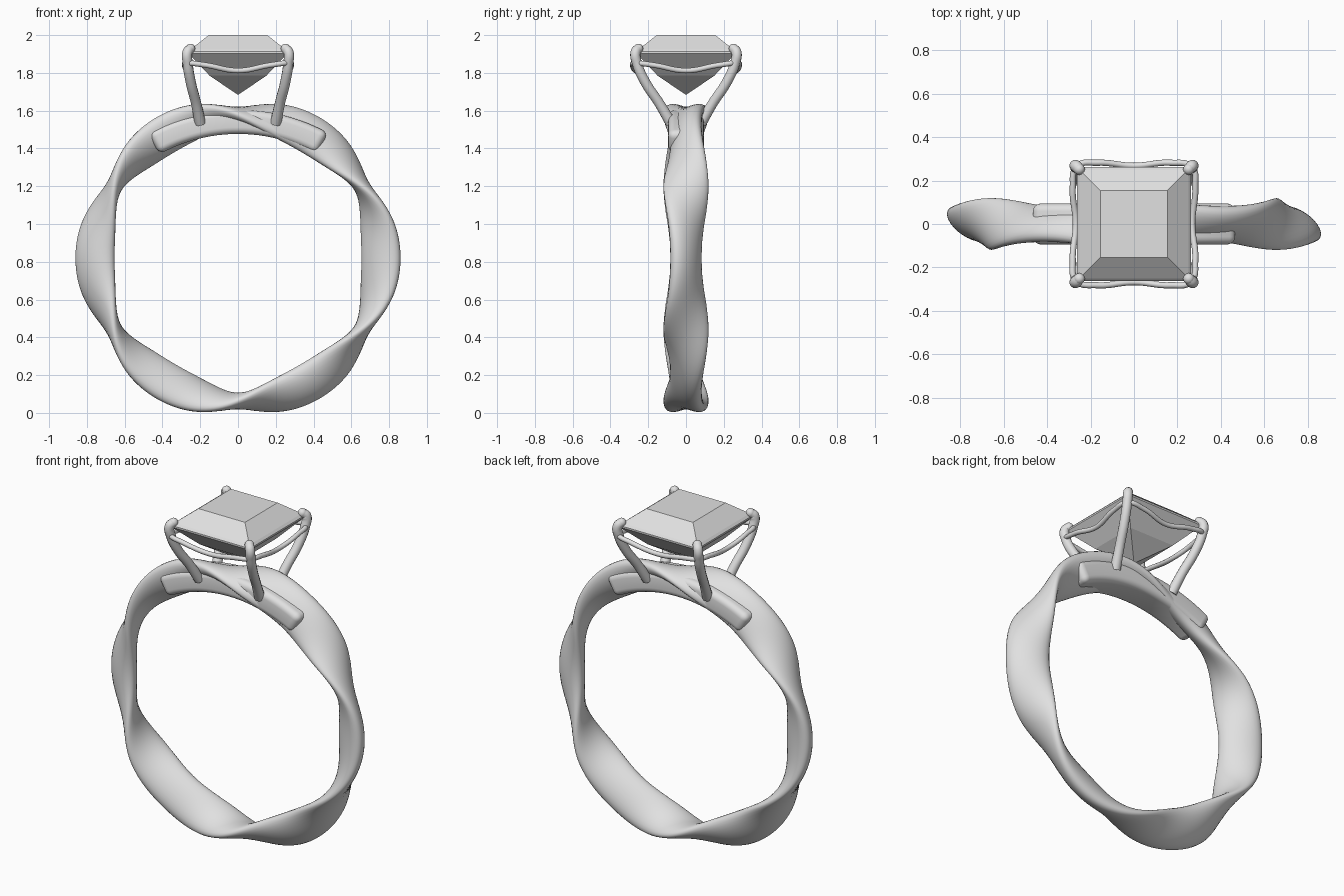
import bpy, bmesh
from math import sin, cos, pi, radians
from mathutils import Vector

cube = bpy.data.objects.get("Cube")
if cube:
    bpy.data.objects.remove(cube, do_unlink=True)

silver = bpy.data.materials.new("silver grey")
silver.use_nodes = True
grey = (0.75, 0.75, 0.75, 1)
silver.diffuse_color = grey
silver.node_tree.nodes["Principled BSDF"].inputs["Base Color"].default_value = grey


def finish(name, bm, smooth=True):
    bmesh.ops.recalc_face_normals(bm, faces=bm.faces)
    mesh = bpy.data.meshes.new(name)
    bm.to_mesh(mesh)
    bm.free()
    mesh.materials.append(silver)
    for p in mesh.polygons:
        p.use_smooth = smooth
    obj = bpy.data.objects.new(name, mesh)
    bpy.context.collection.objects.link(obj)
    return obj


def skin(bm, rings, closed):
    """Join rings of points into a tube, closed on itself or capped."""
    rows = [[bm.verts.new(p) for p in ring] for ring in rings]
    n = len(rows[0])
    for i in range(len(rows) if closed else len(rows) - 1):
        a, b = rows[i], rows[(i + 1) % len(rows)]
        for j in range(n):
            k = (j + 1) % n
            bm.faces.new((a[j], a[k], b[k], b[j]))
    if not closed:
        bm.faces.new(rows[0])
        bm.faces.new(rows[-1])


def wire(name, points, radius, cyclic=False, radii=None):
    curve = bpy.data.curves.new(name, "CURVE")
    curve.dimensions = "3D"
    curve.bevel_depth = radius
    curve.bevel_resolution = 4
    curve.resolution_u = 8
    curve.use_fill_caps = True
    spline = curve.splines.new("BEZIER")
    spline.bezier_points.add(len(points) - 1)
    spline.use_cyclic_u = cyclic
    for i, (bp, p) in enumerate(zip(spline.bezier_points, points)):
        bp.co = p
        bp.handle_left_type = bp.handle_right_type = "AUTO"
        bp.radius = radii[i] if radii else 1
    curve.materials.append(silver)
    obj = bpy.data.objects.new(name, curve)
    bpy.context.collection.objects.link(obj)


# Wavy band: an oval section rocking to and fro three times around the ring
CENTRE, RADIUS, LONG = 0.82, 0.757, 0.119
STEPS, SIDES = 240, 28
rings = []
for i in range(STEPS):
    t = 2 * pi * i / STEPS
    tilt = radians(-90 + 56 * cos(3 * t))
    short = 0.052 + 0.008 * cos(6 * t)
    ring = []
    for j in range(SIDES):
        s = 2 * pi * j / SIDES
        u, v = LONG * cos(s), short * sin(s)
        r = RADIUS + u * cos(tilt) - v * sin(tilt)
        y = u * sin(tilt) + v * cos(tilt)
        ring.append((r * cos(t), y, CENTRE + r * sin(t)))
    rings.append(ring)
bm = bmesh.new()
skin(bm, rings, True)
finish("wavy_band", bm)

# Curved support block under the setting
bm = bmesh.new()
rings = []
for i in range(25):
    t = radians(90 - 29 + 58 * i / 24)
    rings.append([(r * cos(t), y, 0.62 + r * sin(t))
                  for r, y in ((0.857, -0.094), (0.985, -0.094), (0.985, 0.094), (0.857, 0.094))])
skin(bm, rings, False)
support = finish("setting_support", bm)
bevel = support.modifiers.new("rounding", "BEVEL")
bevel.width = 0.035
bevel.segments = 5
bevel.limit_method = "ANGLE"
bevel.angle_limit = radians(40)

# Square step-cut gem, from table to point
bm = bmesh.new()
levels = ((0.155, 2.0), (0.25, 1.925), (0.262, 1.912), (0.262, 1.902), (0.15, 1.785), (0.004, 1.686))
skin(bm, [[(h * sx, h * sy, z) for sx, sy in ((-1, -1), (1, -1), (1, 1), (-1, 1))]
          for h, z in levels], False)
finish("gem", bm, smooth=False)

# Four claws with rounded tips
for sx, end in ((1, "left"), (-1, "right")):
    for sy, side in ((-1, "front"), (1, "back")):
        path = [(0.20, 0.08, 1.535), (0.222, 0.142, 1.64), (0.25, 0.215, 1.75),
                (0.266, 0.259, 1.85), (0.267, 0.267, 1.91), (0.252, 0.252, 1.928)]
        pts = [Vector((x * sx, y * sy, z)) for x, y, z in path]
        wire(f"claw_{side}_{end}", pts, 0.027, radii=[1.1, 1, 1, 1, 1, 0.95])
        bm = bmesh.new()
        bmesh.ops.create_uvsphere(bm, u_segments=16, v_segments=10, radius=0.026)
        bmesh.ops.translate(bm, verts=bm.verts, vec=pts[-1])
        finish(f"claw_tip_{side}_{end}", bm)

# Wavy gallery wire linking the claws below the gem
side_points = ((-0.262, 0.266, 1.852), (-0.17, 0.282, 1.841), (0, 0.268, 1.812), (0.17, 0.282, 1.841))
loop = []
for q in range(4):
    c, s = round(cos(-q * pi / 2)), round(sin(-q * pi / 2))
    loop += [(x * c - y * s, x * s + y * c, z) for x, y, z in side_points]
wire("gallery_wire", loop, 0.014, cyclic=True)
